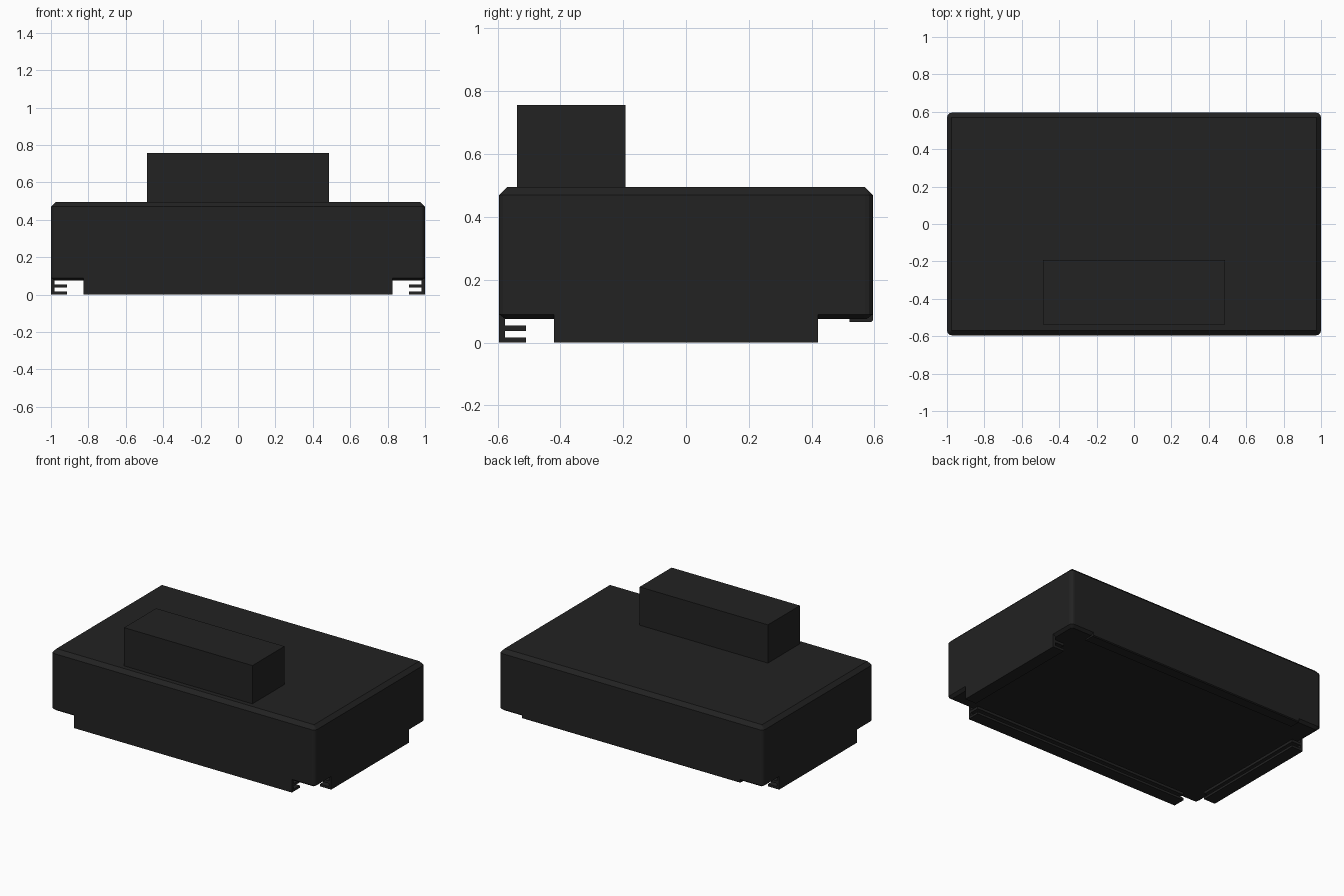
import bpy, bmesh, math
from mathutils import Matrix

cube = bpy.data.objects.get("Cube")
if cube:
    bpy.data.objects.remove(cube, do_unlink=True)

# Single matte black finish
black = bpy.data.materials.new("matte black")
black.use_nodes = True
colour = (0.016, 0.016, 0.016, 1)
black.diffuse_color = colour
black.node_tree.nodes["Principled BSDF"].inputs["Base Color"].default_value = colour

HALF_X, HALF_Y = 1.0, 0.595


def finish(name, bm):
    bmesh.ops.remove_doubles(bm, verts=bm.verts, dist=1e-5)
    bmesh.ops.recalc_face_normals(bm, faces=bm.faces)
    mesh = bpy.data.meshes.new(name)
    bm.to_mesh(mesh)
    bm.free()
    mesh.materials.append(black)
    obj = bpy.data.objects.new(name, mesh)
    bpy.context.collection.objects.link(obj)
    return obj


def loft(bm, rings):
    """Join matching closed rings of points and cap both ends."""
    loops = [[bm.verts.new(p) for p in ring] for ring in rings]
    n = len(loops[0])
    for low, high in zip(loops, loops[1:]):
        for i in range(n):
            j = (i + 1) % n
            bm.faces.new((low[i], low[j], high[j], high[i]))
    bm.faces.new(loops[0][::-1])
    bm.faces.new(loops[-1])


def rounded_ring(inset, radius, z, steps=3):
    points = []
    for k, (sx, sy) in enumerate(((1, 1), (-1, 1), (-1, -1), (1, -1))):
        cx = sx * (HALF_X - inset - radius)
        cy = sy * (HALF_Y - inset - radius)
        for s in range(steps + 1):
            a = math.pi / 2 * (k + s / steps)
            points.append((cx + radius * math.cos(a), cy + radius * math.sin(a), z))
    return points


# Body with chamfered top and bottom rims
bm = bmesh.new()
loft(bm, [rounded_ring(0.02, 0.01, 0.075), rounded_ring(0, 0.025, 0.09),
          rounded_ring(0, 0.025, 0.47), rounded_ring(0.025, 0.001, 0.495)])
finish("body", bm)

# Block on top, towards the front
bm = bmesh.new()
bmesh.ops.create_cube(bm, size=1, matrix=Matrix.Translation((0, -0.365, 0.625))
                      @ Matrix.Diagonal((0.972, 0.346, 0.264, 1)))
finish("top_block", bm)

# Skirts: a thin wall with two ribs running along its inner side (depth, height)
RIBBED = [(0, 0), (0.085, 0), (0.085, 0.016), (0.018, 0.016), (0.018, 0.037),
          (0.085, 0.037), (0.085, 0.055), (0.018, 0.055), (0.018, 0.09), (0, 0.09)]
SHALLOW = [(0.006, 0.065), (0.074, 0.065), (0.074, 0.08), (0.018, 0.09),
           (0, 0.09), (0, 0.07)]


def skirt(name, profile, half_length, distance, turn):
    bm = bmesh.new()
    loft(bm, [[(x, d - distance, z) for d, z in profile]
              for x in (-half_length, half_length)])
    bm.transform(Matrix.Rotation(math.radians(turn), 4, "Z"))
    finish(name, bm)


skirt("front_skirt", RIBBED, 0.825, HALF_Y, 0)
skirt("left_skirt", RIBBED, 0.42, HALF_X, 90)
skirt("right_skirt", RIBBED, 0.42, HALF_X, -90)
skirt("back_strip", SHALLOW, 0.825, HALF_Y, 180)
